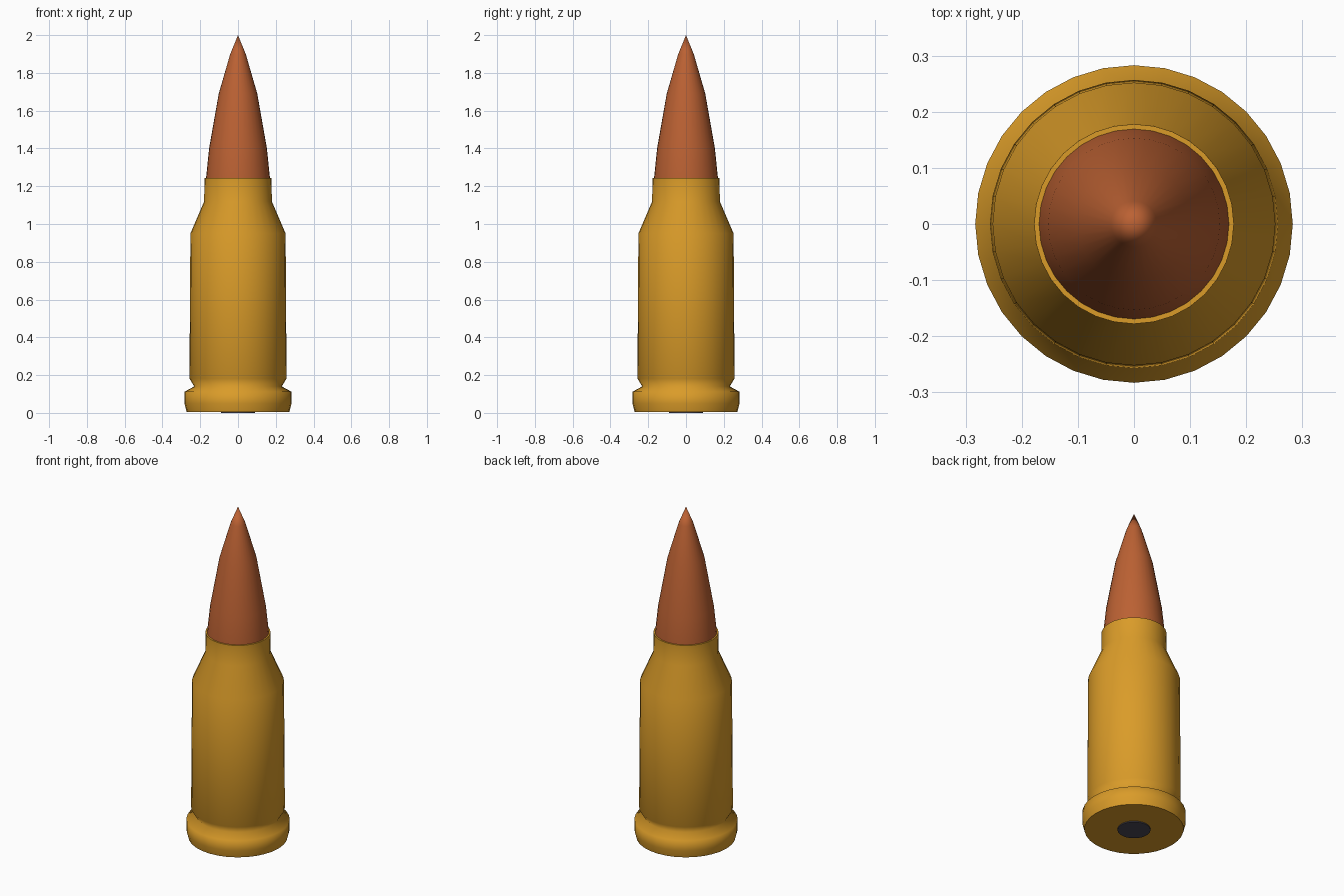
import bpy, bmesh, math

SIDES = 32

cube = bpy.data.objects.get("Cube")
if cube:
    bpy.data.objects.remove(cube, do_unlink=True)


def material(name, rgb):
    mat = bpy.data.materials.new(name)
    mat.use_nodes = True
    mat.diffuse_color = (*rgb, 1)
    mat.node_tree.nodes["Principled BSDF"].inputs["Base Color"].default_value = (*rgb, 1)
    return mat


def revolve(name, profile, mat, sharp=()):
    """Turn a (radius, height) profile about z; rings listed in sharp stay creased."""
    bm = bmesh.new()
    rings = []
    for r, z in profile:
        if r == 0:
            rings.append([bm.verts.new((0, 0, z))] * SIDES)
            continue
        angles = [2 * math.pi * i / SIDES for i in range(SIDES)]
        rings.append([bm.verts.new((r * math.cos(a), r * math.sin(a), z)) for a in angles])
    for low, high in zip(rings, rings[1:]):
        for i in range(SIDES):
            j = (i + 1) % SIDES
            corners = dict.fromkeys((low[i], low[j], high[j], high[i]))
            bm.faces.new(list(corners)).smooth = True
    for k in sharp:
        for i in range(SIDES):
            bm.edges.get((rings[k][i - 1], rings[k][i])).smooth = False
    bmesh.ops.recalc_face_normals(bm, faces=bm.faces)
    mesh = bpy.data.meshes.new(name)
    bm.to_mesh(mesh)
    bm.free()
    mesh.materials.append(mat)
    obj = bpy.data.objects.new(name, mesh)
    bpy.context.collection.objects.link(obj)
    return obj


brass = material("brass", (0.70, 0.33, 0.022))
copper = material("copper", (0.50, 0.12, 0.033))
steel = material("dark steel", (0.07, 0.065, 0.09))

# Casing: base, rim, extractor groove, body, shoulder, neck and open lip
revolve("casing", [
    (0, 0.006), (0.272, 0.006), (0.283, 0.05), (0.283, 0.112),
    (0.232, 0.14), (0.257, 0.182), (0.252, 0.95),
    (0.179, 1.12), (0.178, 1.243), (0.166, 1.243), (0.166, 1.15), (0, 1.15),
], brass, sharp=(1, 8, 9, 10))

# Pointed tip seated in the neck
revolve("pointed_tip", [
    (0, 1.16), (0.17, 1.16), (0.17, 1.235), (0.153, 1.4), (0.102, 1.69), (0.041, 1.9), (0, 2.0),
], copper, sharp=(1,))

# Primer disc under the base
revolve("primer", [(0, 0), (0.09, 0), (0.09, 0.01), (0, 0.01)], steel, sharp=(1, 2))
